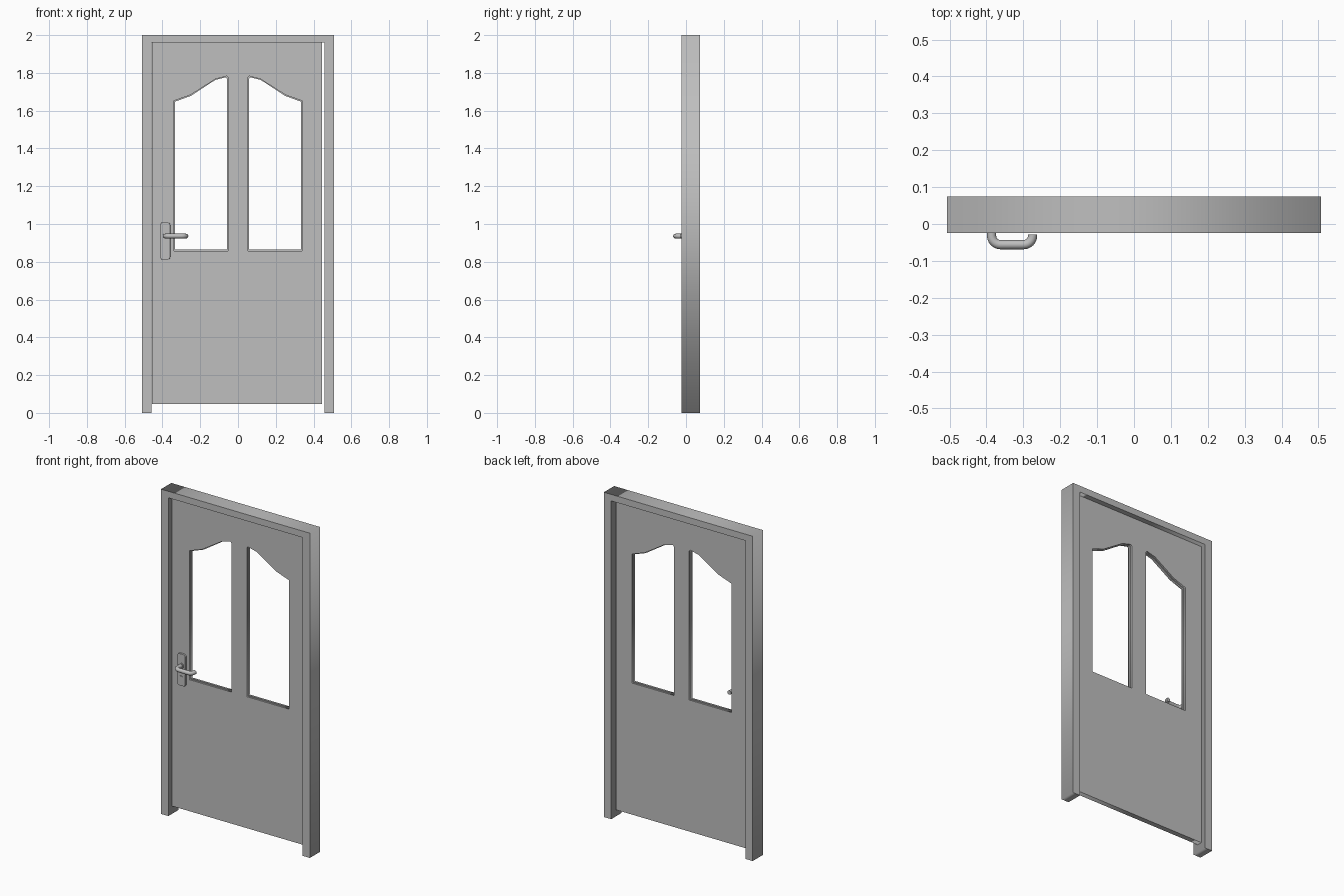
import bpy, bmesh, math
from mathutils import Vector

if "Cube" in bpy.data.objects:
    bpy.data.objects.remove(bpy.data.objects["Cube"], do_unlink=True)

grey = bpy.data.materials.new("plain grey")
grey.use_nodes = True
grey.diffuse_color = (0.52, 0.52, 0.52, 1)
bsdf = next(n for n in grey.node_tree.nodes if n.type == 'BSDF_PRINCIPLED')
bsdf.inputs["Base Color"].default_value = (0.52, 0.52, 0.52, 1)


def to_mesh(name, curve):
    """Turn a curve into a welded mesh object."""
    temp = bpy.data.objects.new(name + "_curve", curve)
    bpy.context.collection.objects.link(temp)
    deps = bpy.context.evaluated_depsgraph_get()
    mesh = bpy.data.meshes.new_from_object(temp.evaluated_get(deps))
    bpy.data.objects.remove(temp, do_unlink=True)
    bm = bmesh.new()
    bm.from_mesh(mesh)
    bmesh.ops.remove_doubles(bm, verts=bm.verts, dist=0.0001)
    bmesh.ops.recalc_face_normals(bm, faces=bm.faces)
    bm.to_mesh(mesh)
    bm.free()
    mesh.materials.clear()
    mesh.materials.append(grey)
    obj = bpy.data.objects.new(name, mesh)
    bpy.context.collection.objects.link(obj)
    return obj


def add_spline(curve, pts, closed):
    spline = curve.splines.new('POLY')
    spline.points.add(len(pts) - 1)
    for p, co in zip(spline.points, pts):
        p.co = (*co, 0, 1) if len(co) == 2 else (*co, 1)
    spline.use_cyclic_u = closed


def slab(name, loops, front, back):
    """Upright slab from x-z outlines; inner outlines become holes."""
    curve = bpy.data.curves.new(name, 'CURVE')
    curve.dimensions = '2D'
    curve.fill_mode = 'BOTH'
    curve.extrude = (back - front) / 2
    for pts in loops:
        add_spline(curve, pts, True)
    obj = to_mesh(name, curve)
    obj.rotation_euler.x = math.pi / 2
    obj.location.y = (front + back) / 2
    return obj


def smooth(obj, angle=35):
    bpy.ops.object.select_all(action='DESELECT')
    obj.select_set(True)
    bpy.context.view_layer.objects.active = obj
    bpy.ops.object.shade_smooth_by_angle(angle=math.radians(angle))


def rect(x0, z0, x1, z1):
    return [(x0, z0), (x1, z0), (x1, z1), (x0, z1)]


def rounded_rect(cx, cz, w, h, r, steps=5):
    pts = []
    for i, (sx, sz) in enumerate([(1, 1), (-1, 1), (-1, -1), (1, -1)]):
        for k in range(steps + 1):
            a = math.pi / 2 * (i + k / steps)
            pts.append((cx + sx * (w / 2 - r) + r * math.cos(a),
                        cz + sz * (h / 2 - r) + r * math.sin(a)))
    return pts


# Door surround, open at the floor
W, IN, TOP = 0.507, 0.457, 1.96
slab("door_frame", [[(-W, 0), (-IN, 0), (-IN, TOP), (IN, TOP),
                     (IN, 0), (W, 0), (W, 2), (-W, 2)]], -0.025, 0.075)

# Door leaf with two arched window openings
FRONT, BACK = 0.011, 0.043
arch = [(0.339, 0.858), (0.339, 1.652), (0.252, 1.683), (0.186, 1.725),
        (0.118, 1.768), (0.086, 1.776), (0.06, 1.783), (0.052, 1.775),
        (0.052, 0.858)]
windows = {side: [(s * x, z) for x, z in arch]
           for side, s in (("left", 1), ("right", -1))}
slab("door_leaf", [rect(-0.456, 0.048, 0.446, TOP), *windows.values()],
     FRONT, BACK)

# Narrow bead around the inside of each opening
for side, outline in windows.items():
    cx = sum(p[0] for p in (outline[0], outline[-1])) / 2
    cz = 1.32
    inner = [(cx + (x - cx) * 0.96, cz + (z - cz) * 0.987) for x, z in outline]
    slab("window_bead_" + side, [outline, inner], FRONT + 0.01, BACK - 0.01)

# Handle backplate with softened edges
HX, HZ = -0.386, 0.936
plate = slab("handle_plate", [rounded_rect(HX, 0.91, 0.055, 0.196, 0.015)],
             FRONT - 0.012, FRONT)
bevel = plate.modifiers.new("soft_edges", 'BEVEL')
bevel.width = 0.004
bevel.segments = 2
bevel.limit_method = 'ANGLE'
smooth(plate)


def cylinder(name, z, radius, front):
    bm = bmesh.new()
    bmesh.ops.create_cone(bm, cap_ends=True, segments=20, radius1=radius,
                          radius2=radius, depth=FRONT - front)
    mesh = bpy.data.meshes.new(name)
    bm.to_mesh(mesh)
    bm.free()
    mesh.materials.append(grey)
    obj = bpy.data.objects.new(name, mesh)
    bpy.context.collection.objects.link(obj)
    obj.location = (HX, (FRONT + front) / 2, z)
    obj.rotation_euler.x = math.pi / 2
    smooth(obj)


# Collar behind the lever and lock below it
cylinder("lever_collar", HZ, 0.017, FRONT - 0.017)
cylinder("lock_barrel", 0.865, 0.01, FRONT - 0.015)

# Bent tube lever: out of the plate, along, and back towards the door
corners = [Vector(p) for p in [(HX, FRONT, HZ), (HX, -0.056, HZ),
                               (-0.275, -0.056, HZ), (-0.275, -0.028, HZ)]]
path = [corners[0]]
for a, b, c in zip(corners, corners[1:], corners[2:]):
    start = b + (a - b).normalized() * 0.024
    end = b + (c - b).normalized() * 0.024
    centre = start + end - b
    for k in range(7):
        t = math.pi / 2 * k / 6
        path.append(centre + (start - centre) * math.cos(t)
                    + (end - centre) * math.sin(t))
path.append(corners[-1])
tube = bpy.data.curves.new("handle_lever", 'CURVE')
tube.dimensions = '3D'
tube.bevel_depth = 0.0125
tube.bevel_resolution = 4
tube.use_fill_caps = True
add_spline(tube, [tuple(p) for p in path], False)
smooth(to_mesh("handle_lever", tube))
